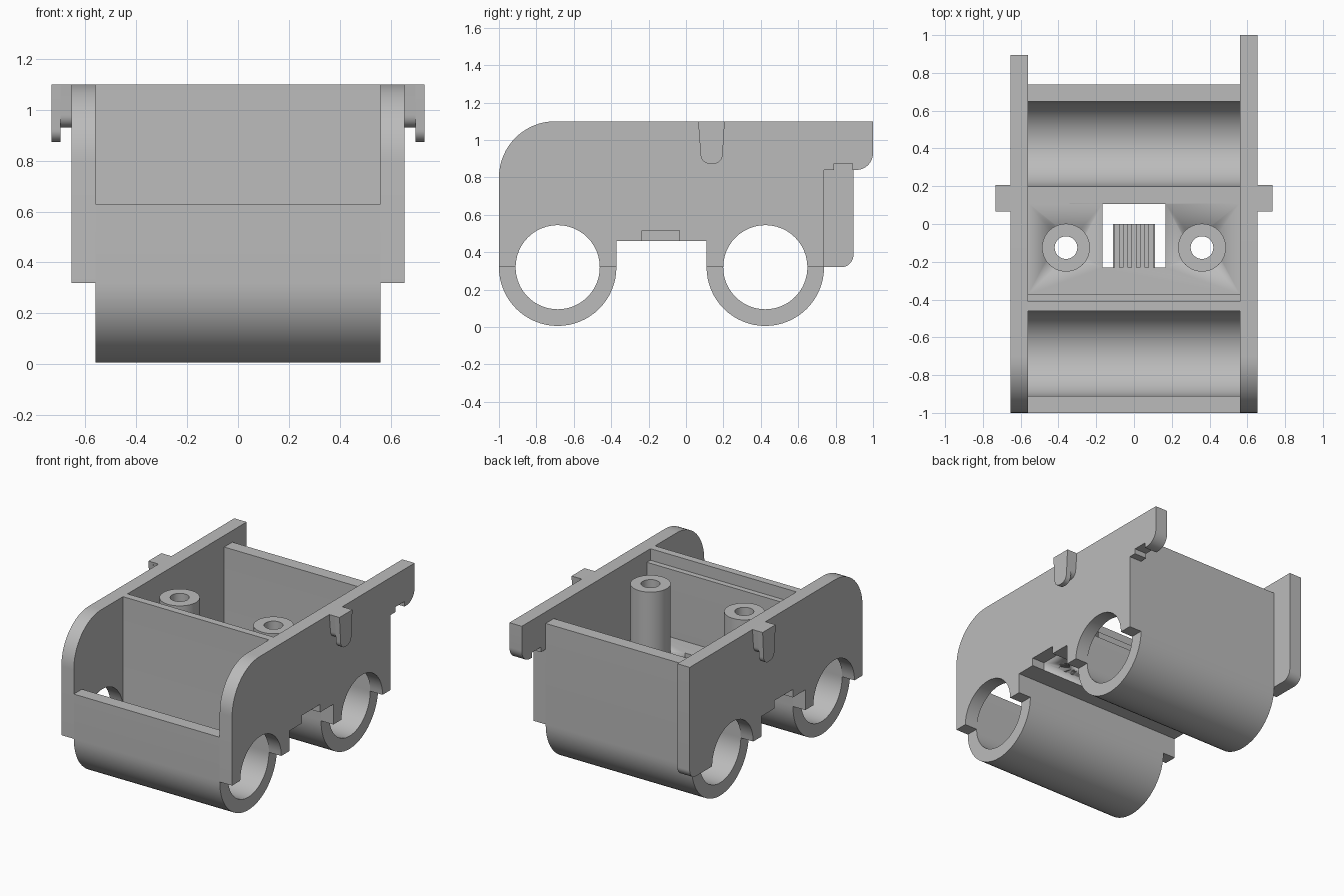
import bpy, bmesh, math

if "Cube" in bpy.data.objects:
    bpy.data.objects.remove(bpy.data.objects["Cube"])

grey = bpy.data.materials.new("light_grey_plastic")
grey.use_nodes = True
COLOUR = (0.5, 0.5, 0.5, 1)
grey.diffuse_color = COLOUR
grey.node_tree.nodes["Principled BSDF"].inputs["Base Color"].default_value = COLOUR

# Shared measures
IN, OUT = 0.56, 0.655            # inner and outer face of the side plates
AXLE, R_OUT, R_IN = 0.32, 0.314, 0.225
FRONT, REAR = -0.686, 0.424      # trough centres along y
TOP, LEDGE = 1.1, 1.02
FLOOR_LOW, FLOOR_TOP = 0.46, 0.55


def arc(cy, cz, r, start, end, n=12):
    angles = [math.radians(start + (end - start) * i / n) for i in range(n + 1)]
    return [(cy + r * math.cos(a), cz + r * math.sin(a)) for a in angles]


def finish(name, bm, smooth=True):
    bmesh.ops.remove_doubles(bm, verts=bm.verts, dist=1e-5)
    bmesh.ops.recalc_face_normals(bm, faces=bm.faces)
    mesh = bpy.data.meshes.new(name)
    bm.to_mesh(mesh)
    bm.free()
    mesh.materials.append(grey)
    obj = bpy.data.objects.new(name, mesh)
    bpy.context.collection.objects.link(obj)
    if smooth:
        bpy.ops.object.select_all(action='DESELECT')
        obj.select_set(True)
        bpy.context.view_layer.objects.active = obj
        bpy.ops.object.shade_smooth_by_angle(angle=math.radians(30))
    return obj


def prism(name, points, x0, x1):
    """Extrude a y-z profile along x."""
    bm = bmesh.new()
    face = bm.faces.new([bm.verts.new((x0, y, z)) for y, z in points])
    moved = bmesh.ops.extrude_face_region(bm, geom=[face])["geom"]
    verts = [v for v in moved if isinstance(v, bmesh.types.BMVert)]
    bmesh.ops.translate(bm, vec=(x1 - x0, 0, 0), verts=verts)
    return finish(name, bm)


def box(name, x0, x1, y0, y1, z0, z1):
    return prism(name, [(y0, z0), (y1, z0), (y1, z1), (y0, z1)], x0, x1)


def tube(name, x, y, r_in, r_out, z0, z1):
    bm = bmesh.new()
    ring = [bm.verts.new((x + r, y, z)) for r, z in
            ((r_in, z0), (r_out, z0), (r_out, z1), (r_in, z1))]
    edges = [bm.edges.new((ring[i], ring[(i + 1) % 4])) for i in range(4)]
    bmesh.ops.spin(bm, geom=ring + edges, cent=(x, y, 0), axis=(0, 0, 1),
                   angle=math.tau, steps=40)
    return finish(name, bm)


def cut(obj, cutter):
    mod = obj.modifiers.new("cut", 'BOOLEAN')
    mod.operation, mod.solver, mod.object = 'DIFFERENCE', 'EXACT', cutter
    bpy.context.view_layer.objects.active = obj
    bpy.ops.object.modifier_apply(modifier=mod.name)
    bpy.data.objects.remove(cutter)


# Side plates: shared nose and underside, different tails
nose = [(FRONT - R_OUT, AXLE)] + arc(-0.7, 0.8, 0.3, 180, 90, 16)
underside = arc(REAR, AXLE, R_IN, 0, 180, 24) + [
    (REAR - R_OUT, AXLE), (REAR - R_OUT, FLOOR_LOW),
    (-0.035, FLOOR_LOW), (-0.035, 0.515), (-0.235, 0.515), (-0.235, FLOOR_LOW),
    (FRONT + R_OUT, FLOOR_LOW), (FRONT + R_OUT, AXLE)
] + arc(FRONT, AXLE, R_IN, 0, 180, 24)
back = REAR + R_OUT
hook_tail = [(1, TOP)] + arc(0.91, 0.93, 0.09, 0, -90) + [
    (0.89, 0.84), (0.89, 0.875), (0.79, 0.875), (0.79, 0.84),
    (back, 0.84), (back, AXLE)]
plain_tail = [(0.895, TOP)] + arc(0.83, AXLE + 0.065, 0.065, 0, -90)
prism("left_side_plate", nose + hook_tail + underside, IN, OUT)
prism("right_side_plate", nose + plain_tail + underside, -OUT, -IN)

# Front trough with low front wall and stepped bulkhead
prism("front_trough",
      [(FRONT - R_OUT, 0.63), (FRONT - R_IN, 0.63)]
      + arc(FRONT, AXLE, R_IN, 180, 360, 32)
      + [(FRONT + R_IN, TOP), (-0.41, TOP), (-0.41, LEDGE), (FRONT + R_OUT, LEDGE)]
      + arc(FRONT, AXLE, R_OUT, 0, -180, 32), -IN, IN)

# Rear trough with tall back wall
prism("rear_trough",
      [(back, LEDGE), (REAR + R_IN, LEDGE)]
      + arc(REAR, AXLE, R_IN, 0, -180, 32)
      + [(REAR - R_IN, FLOOR_TOP), (REAR - R_OUT, FLOOR_TOP)]
      + arc(REAR, AXLE, R_OUT, 180, 360, 32), -IN, IN)

# Floor with window, cross channel and screw holes
floor = box("floor", -IN, IN, FRONT + R_OUT, REAR - R_OUT, FLOOR_LOW, FLOOR_TOP)
cut(floor, box("window_cutter", -0.167, 0.167, -0.23, 0.105, 0.3, 0.7))
cut(floor, box("channel_cutter", -0.7, 0.7, -0.235, -0.035, 0.3, 0.515))
for side in (-1, 1):
    hole = tube("hole_cutter", side * 0.36, -0.125, 0, 0.06, 0.3, 0.7)
    cut(floor, hole)

# Ribbed tongue in the window
box("tongue", -0.11, 0.11, -0.24, 0, FLOOR_LOW, 0.52)
for i in range(5):
    x = -0.09 + 0.045 * i
    box("tongue_rib", x - 0.013, x + 0.013, -0.23, 0, 0.51, FLOOR_TOP)


def peg_outline(bottom):
    """Tapered tab with a rounded lower end."""
    r = 0.05
    return ([(0.065, TOP), (0.207, TOP)]
            + arc(0.146, bottom + r, r, 0, -90, 8)
            + arc(0.128, bottom + r, r, -90, -180, 8))


for side, label in ((1, "left"), (-1, "right")):
    # Hooked side pegs: short neck and longer outer lip
    prism(label + "_peg_neck", peg_outline(0.93), side * OUT, side * 0.697)
    prism(label + "_peg_lip", peg_outline(0.873), side * 0.697, side * 0.733)
    # Screw posts
    tube(label + "_screw_post", side * 0.36, -0.125, 0.06, 0.127, 0.515, LEDGE)
